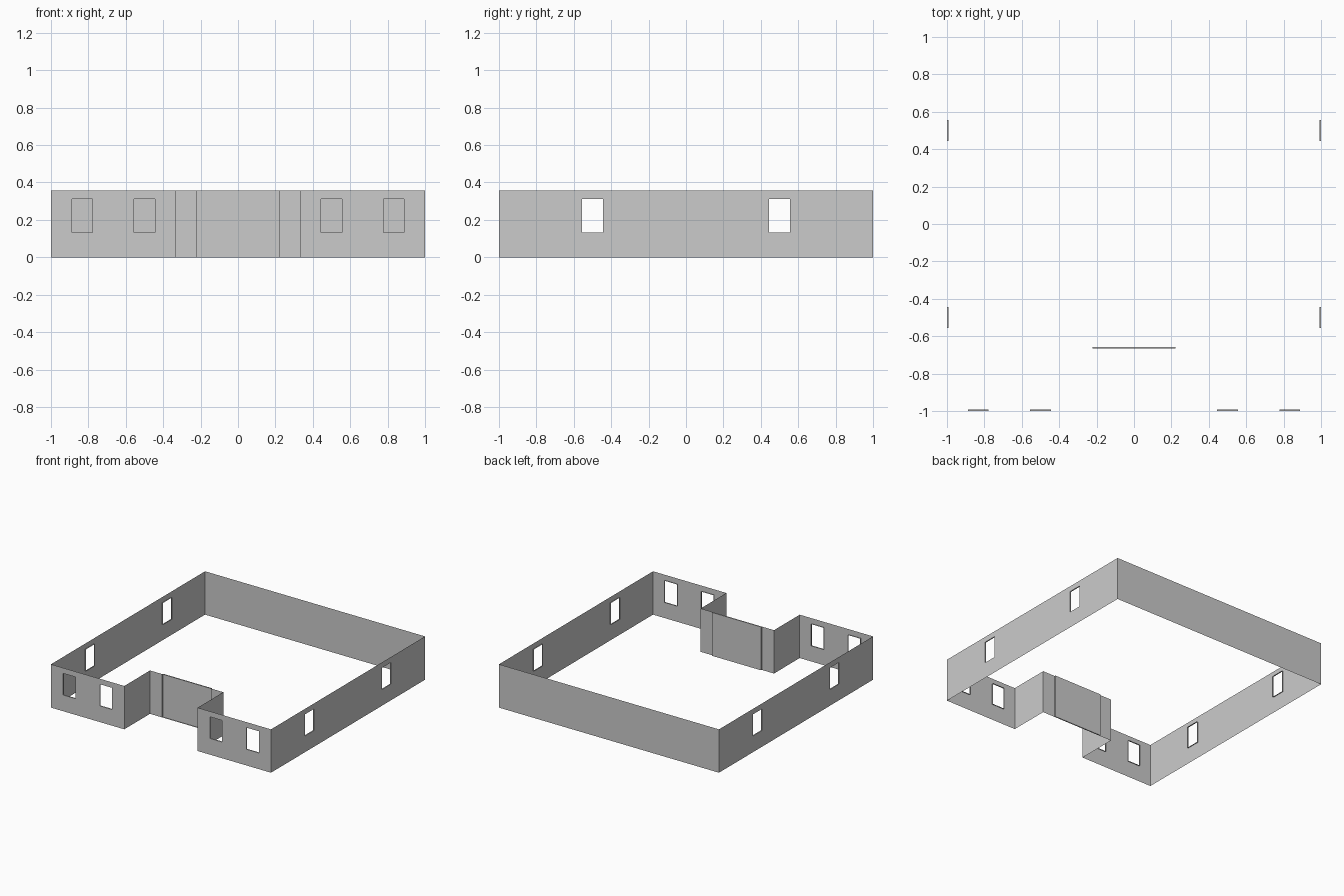
import bpy
import bmesh
from mathutils import Vector

if "Cube" in bpy.data.objects:
    bpy.data.objects.remove(bpy.data.objects["Cube"])

H = 0.356            # wall height
SILL, HEAD = 0.133, 0.311
DEPTH = 0.009        # reveal depth
HALF = 0.0555        # half window width


def wall(name, start, end, windows=(), door=None):
    """Sheet wall, outside on the right of start->end; openings given by centre distance."""
    s, e = Vector((*start, 0)), Vector((*end, 0))
    length = (e - s).length
    along = (e - s) / length
    inward = Vector((-along.y, along.x, 0))
    bm = bmesh.new()

    def quad(*pts):
        bm.faces.new([bm.verts.new(s + along * u + inward * d + Vector((0, 0, z)))
                      for u, d, z in pts])

    def panel(a, b, z0, z1, d=0):
        quad((a, d, z0), (b, d, z0), (b, d, z1), (a, d, z1))

    def reveal(a, b, z0, z1):
        ring = [(a, z0), (b, z0), (b, z1), (a, z1)]
        for (u, z), (v, w) in zip(ring, ring[1:] + ring[:1]):
            quad((u, 0, z), (u, DEPTH, z), (v, DEPTH, w), (v, 0, w))

    pos = 0
    for c in windows:
        a, b = c - HALF, c + HALF
        panel(pos, a, 0, H)
        panel(a, b, 0, SILL)
        panel(a, b, HEAD, H)
        reveal(a, b, SILL, HEAD)
        pos = b
    if door:
        a, b = door
        panel(pos, a, 0, H)
        panel(a, b, 0, H, DEPTH)      # recessed door leaf
        reveal(a, b, 0, H)
        pos = b
    panel(pos, length, 0, H)

    bmesh.ops.remove_doubles(bm, verts=bm.verts, dist=1e-5)
    mesh = bpy.data.meshes.new(name)
    bm.to_mesh(mesh)
    bm.free()
    obj = bpy.data.objects.new(name, mesh)
    bpy.context.collection.objects.link(obj)


T = 1 / 3
# outer shell, counter-clockwise
wall("front_left_wall", (-1, -1), (-T, -1), (0.1667, 0.5))
wall("porch_left_wall", (-T, -1), (-T, -2 * T))
wall("porch_door_wall", (-T, -2 * T), (T, -2 * T), door=(0.1113, 0.5553))
wall("porch_right_wall", (T, -2 * T), (T, -1))
wall("front_right_wall", (T, -1), (1, -1), (0.1667, 0.5))
wall("right_wall", (1, -1), (1, 1), (0.5, 1.5))
wall("back_wall", (1, 1), (-1, 1))
wall("left_wall", (-1, 1), (-1, -1), (0.5, 1.5))
